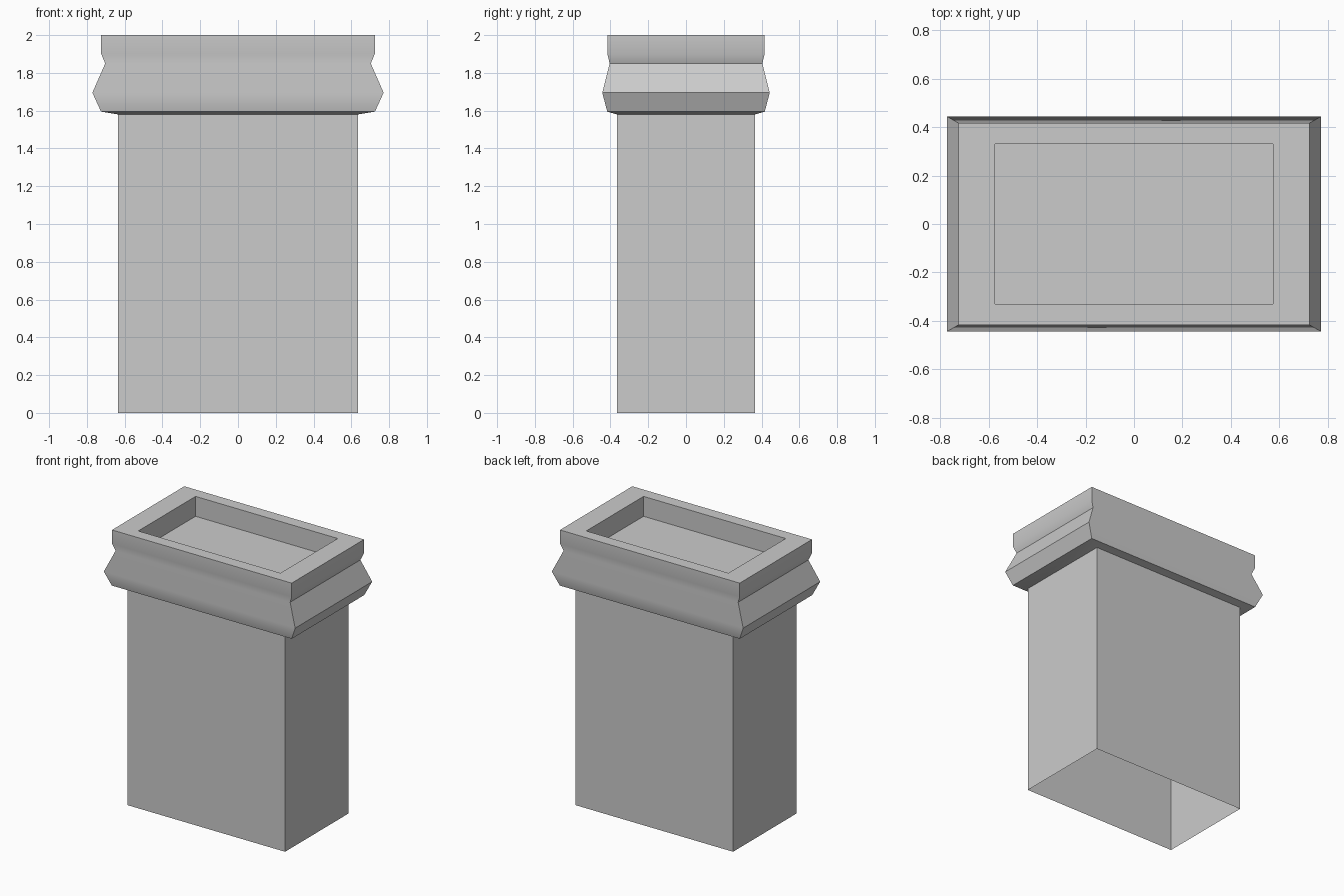
import bpy, bmesh, math

if "Cube" in bpy.data.objects:
    bpy.data.objects.remove(bpy.data.objects["Cube"])

DEPTH_RATIO = 0.575  # every ring is the same rectangle, scaled


def loft(name, profile, cap_last=False):
    """Stack rectangular rings (half width, z) into a mitred shell."""
    bm = bmesh.new()
    rings = []
    for w, z in profile:
        d = w * DEPTH_RATIO
        rings.append([bm.verts.new((sx * w, sy * d, z))
                      for sx, sy in ((-1, -1), (1, -1), (1, 1), (-1, 1))])
    for a, b in zip(rings, rings[1:]):
        for i in range(4):
            j = (i + 1) % 4
            bm.faces.new((a[i], a[j], b[j], b[i]))
    if cap_last:
        bm.faces.new(rings[-1])
    mesh = bpy.data.meshes.new(name)
    bm.to_mesh(mesh)
    bm.free()
    obj = bpy.data.objects.new(name, mesh)
    bpy.context.collection.objects.link(obj)
    bpy.context.view_layer.objects.active = obj
    bpy.ops.object.select_all(action='DESELECT')
    obj.select_set(True)
    bpy.ops.object.shade_smooth_by_angle(angle=math.radians(30))
    return obj


# Plain hollow shaft, open underneath
loft("shaft", [(0.635, 0), (0.635, 1.58)])

# Moulded crown: underside, bulge, groove, rim, then the recessed top
loft("crown", [(0.635, 1.58), (0.725, 1.595), (0.771, 1.695), (0.703, 1.85),
               (0.724, 1.9), (0.724, 2.0), (0.573, 2.0), (0.573, 1.855)],
     cap_last=True)
